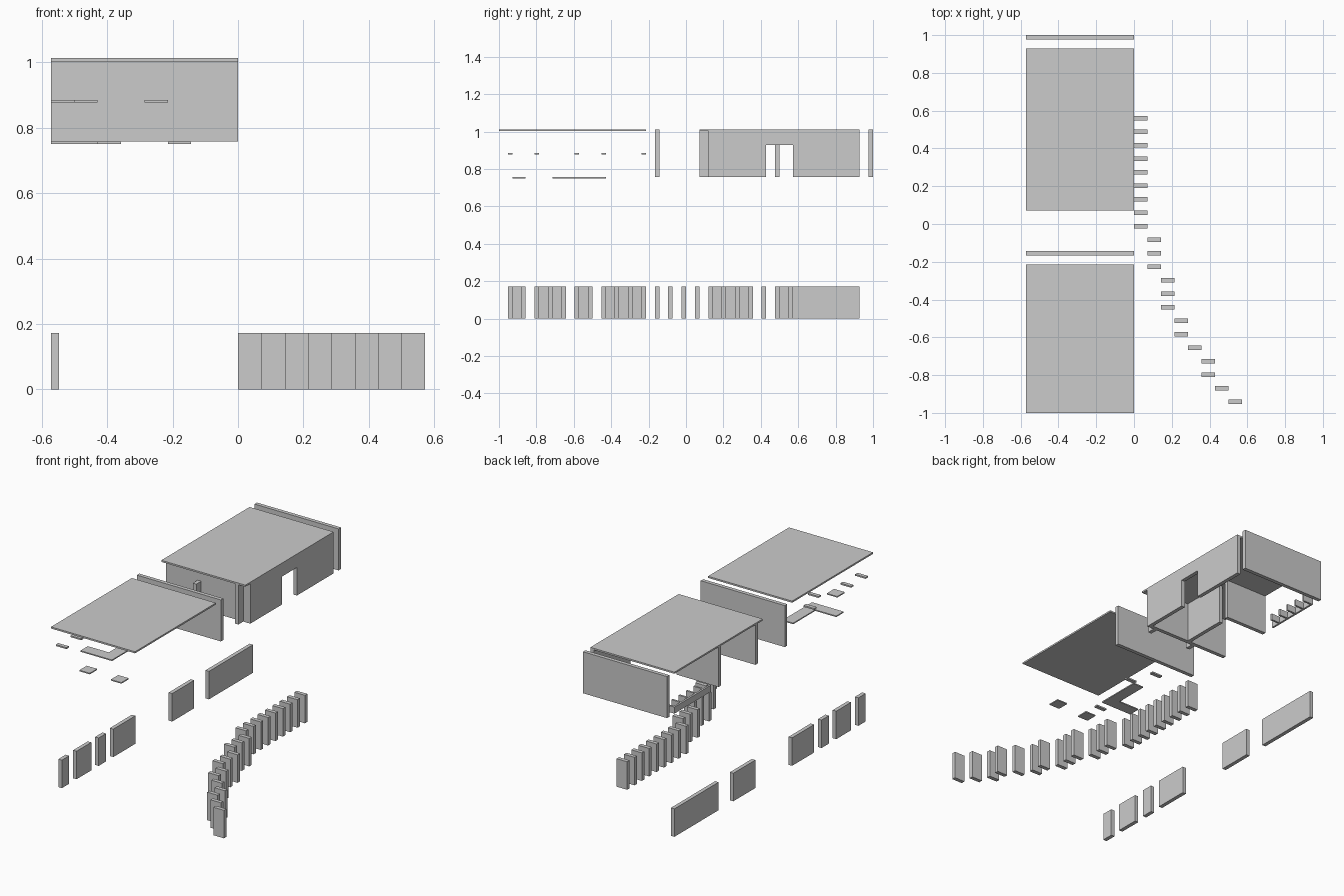
import bpy, bmesh

if "Cube" in bpy.data.objects:
    bpy.data.objects.remove(bpy.data.objects["Cube"])

U = 1 / 14          # layout module
T = U / 3           # wall thickness
Z0, Z1, ROOF = 0.757, 1.0, 1.012


def box(name, x0, x1, y0, y1, z0, z1):
    bm = bmesh.new()
    bmesh.ops.create_cube(bm, size=1)
    for v in bm.verts:
        v.co.x = x0 if v.co.x < 0 else x1
        v.co.y = y0 if v.co.y < 0 else y1
        v.co.z = z0 if v.co.z < 0 else z1
    me = bpy.data.meshes.new(name)
    bm.to_mesh(me)
    bm.free()
    ob = bpy.data.objects.new(name, me)
    bpy.context.collection.objects.link(ob)
    return ob


L = -8 * U          # left side of the plan

# curved row of lower slats: (column, how many slats)
k = 8
for col, n in enumerate([9, 3, 3, 2, 1, 2, 1, 1]):
    for _ in range(n):
        box("lower_slat", col * U, (col + 1) * U, k * U - T, k * U, 0, 0.172)
        k -= 1

# broken lower wall on the left
for a, b in [(-13, -12), (-11, -9), (-8, -7), (-6, -3), (2, 5), (7, 13)]:
    box("lower_wall", L, L + T, a * U, b * U, 0, 0.172)

# roofs and full width cross walls
box("back_roof", L, 0, U, 13 * U, Z1 + 0.002, ROOF)
box("front_roof", L, 0, -1, -3 * U, Z1 + 0.002, ROOF)
for y in (1, -2 * U):
    box("cross_wall", L, 0, y - T, y, Z0, ROOF)

# back room: front wall, right wall with doorway, inner partitions
ZT = Z1 + 0.002
box("room_front_wall", L, 0, 2 * U - T, 2 * U, Z0, ZT)
box("right_wall_front", -T, 0, 2 * U, 6 * U, Z0, ZT)
box("right_wall_back", -T, 0, 8 * U, 13 * U, Z0, ZT)
box("door_lintel", -T, 0, 6 * U, 8 * U, 0.929, ZT)
box("inner_partition_long", -4 * U - T, -4 * U, 2 * U, 6 * U, Z0, ZT)
box("inner_partition_cross", L, -4 * U, 7 * U - T, 7 * U, Z0, ZT)

# fins in front of the room
box("fin_right", -U, -U + T, U, 2 * U - T, Z0, ZT)
box("fin_left", -5 * U, -5 * U + T, U, 2 * U - T, Z0, 0.929)

# low rail with short cross slats on the open left side
box("low_rail", L, L + T / 2, 8 * U, 13 * U, Z0, Z0 + 0.04)
for i in range(9, 14):
    box("rail_slat", L, L + U, i * U - T / 2, i * U, Z0, Z0 + 0.04)

# thin floor pieces under the front roof
F0, F1 = 0.75, 0.757
box("floor_strip_across", L, -5 * U, -10 * U, -9 * U, F0, F1)
box("floor_strip_along", -6 * U, -5 * U, -9 * U, -6 * U, F0, F1)
for c in (-6, -3):
    box("floor_tile", c * U, (c + 1) * U, -13 * U, -12 * U, F0, F1)

# small floating ledges
for c, r in [(-8, -13), (-8, -11), (-7, -8), (-8, -6), (-4, -3)]:
    box("ledge", c * U, (c + 1) * U, r * U - T, r * U, 0.876, 0.885)
